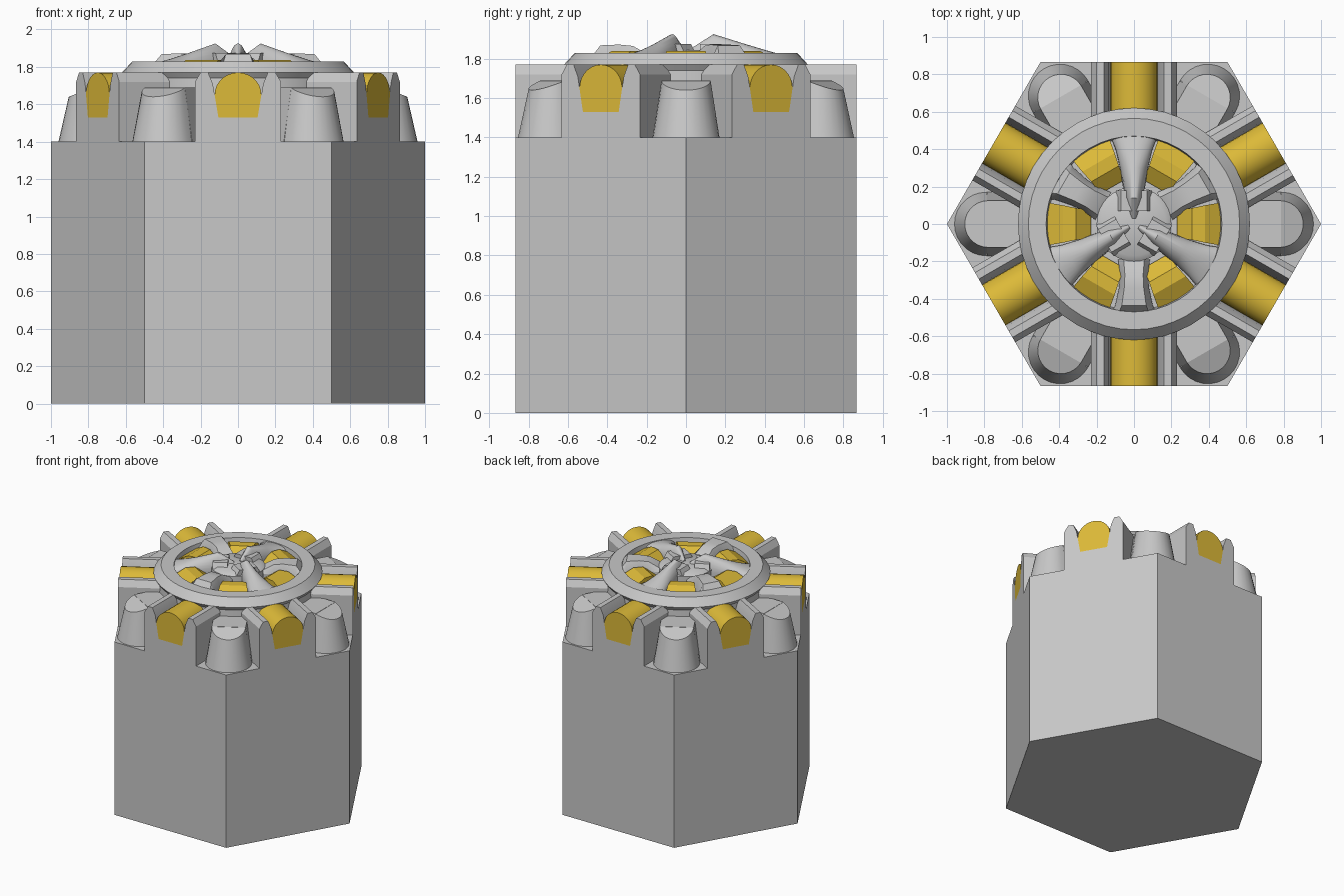
import bpy, bmesh
from math import sin, cos, pi, radians
from mathutils import Matrix, Vector

if "Cube" in bpy.data.objects:
    bpy.data.objects.remove(bpy.data.objects["Cube"])


def material(name, rgb):
    m = bpy.data.materials.new(name)
    m.use_nodes = True
    m.diffuse_color = (*rgb, 1)
    m.node_tree.nodes["Principled BSDF"].inputs["Base Color"].default_value = (*rgb, 1)
    return m


GREY = material("light grey", (0.58, 0.58, 0.58))
YELLOW = material("gold yellow", (0.72, 0.49, 0.04))


def finish(name, bm, mat, smooth=35):
    bmesh.ops.recalc_face_normals(bm, faces=bm.faces)
    me = bpy.data.meshes.new(name)
    bm.to_mesh(me)
    bm.free()
    me.materials.append(mat)
    ob = bpy.data.objects.new(name, me)
    bpy.context.collection.objects.link(ob)
    me.shade_smooth()
    me.set_sharp_from_angle(angle=radians(smooth))
    return ob


def loft(name, sections, mat, angles, smooth=35):
    """Skin closed sections (x = outward, y = sideways), repeated about z."""
    bm = bmesh.new()
    for a in angles:
        rot = Matrix.Rotation(radians(a), 3, "Z")
        rings = [[bm.verts.new(rot @ Vector(p)) for p in s] for s in sections]
        n = len(rings[0])
        for r, s in zip(rings, rings[1:]):
            for i in range(n):
                j = (i + 1) % n
                bm.faces.new((r[i], r[j], s[j], s[i]))
        bm.faces.new(rings[0])
        bm.faces.new(rings[-1])
    return finish(name, bm, mat, smooth)


def lathe(name, profile, mat, steps=48):
    bm = bmesh.new()
    vs = [bm.verts.new((r, 0, z)) for r, z in profile]
    es = [bm.edges.new(p) for p in zip(vs, vs[1:])]
    bmesh.ops.spin(bm, geom=vs + es, cent=(0, 0, 0), axis=(0, 0, 1),
                   angle=2 * pi, steps=steps)
    bmesh.ops.remove_doubles(bm, verts=bm.verts, dist=1e-4)
    return finish(name, bm, mat)


def mirrored(half):
    """Complete a (y, z) half outline across y = 0."""
    return half + [(-y, z) for y, z in reversed(half)]


def at(x, outline):
    return [(x, y, z) for y, z in outline]


def arch(w, base, spring, top, n=14):
    arc = [(w * cos(pi * i / n), spring + (top - spring) * sin(pi * i / n))
           for i in range(n + 1)]
    return [(w, base)] + arc + [(-w, base)]


FLATS = range(30, 390, 60)
CORNERS = range(0, 360, 60)
HIGH = (90, 210, 330)
LOW = (30, 150, 270)
DECK = 1.40
APOTHEM = cos(pi / 6)

# Hexagonal body
hexagon = [(cos(i * pi / 3), sin(i * pi / 3)) for i in range(6)]
loft("hex_body", [[(x, y, z) for x, y in hexagon] for z in (0, DECK)], GREY, [0])

# Grooved ribs running to each flat side
rib = mirrored([(0.23, DECK), (0.23, 1.72), (0.20, 1.77), (0.16, 1.77),
                (0.135, 1.71), (0.125, 1.65), (0.105, 1.53)])
loft("side_ribs", [at(0.5, rib), at(APOTHEM, rib)], GREY, FLATS, 20)

# Rounded yellow bars lying in the ribs
bar = arch(0.125, 1.53, 1.65, 1.77)
bar[0], bar[-1] = (0.105, 1.53), (-0.105, 1.53)
loft("yellow_bars", [at(0.5, bar), at(APOTHEM, bar)], YELLOW, FLATS)

# Tapered corner posts with sloping round caps
turns = [pi * (i / 14 - 0.5) for i in range(15)]
post_base = [(0.79 + 0.17 * cos(t), 0.17 * sin(t), DECK) for t in turns]
post_top = [(0.78 + 0.125 * cos(t), 0.125 * sin(t), 1.69 - 0.05 * cos(t)) for t in turns]
loft("corner_post_fronts", [post_base, post_top], GREY, CORNERS)
post = mirrored([(0.17, DECK), (0.125, 1.69)])
loft("corner_post_backs", [at(0.5, post), at(0.785, post)], GREY, CORNERS)

# Central drum with bevelled ring and sunken floor
lathe("drum_ring", [(0.62, DECK), (0.60, 1.74), (0.62, 1.77), (0.565, 1.83),
                    (0.47, 1.83), (0.46, 1.77), (0, 1.77)], GREY)

# Hub
lathe("hub", [(0.20, 1.76), (0.20, 1.825), (0.17, 1.845), (0, 1.845)], GREY, 32)

# Yellow wedges between the vanes
wedge = [(0.23, 0.075, 1.78), (0.31, 0.085, 1.838),
         (0.38, 0.10, 1.838), (0.468, 0.115, 1.79)]
loft("yellow_wedges", [at(x, mirrored([(w, 1.76), (w, z)])) for x, w, z in wedge],
     YELLOW, CORNERS, 20)

# Three tall vanes rising toward the hub
vane = [(0.03, 0.02, 1.855), (0.14, 0.05, 1.925), (0.30, 0.075, 1.875),
        (0.39, 0.095, 1.848), (0.47, 0.125, 1.825)]
loft("tall_vanes", [at(x, arch(w, 1.76, 1.79, z)) for x, w, z in vane], GREY, HIGH)

# Shoulders under the vane tips
shoulder = mirrored([(0.095, 1.83), (0.07, 1.875)])
loft("vane_shoulders", [at(0.07, shoulder), at(0.18, shoulder)], GREY, HIGH)

# Three low vanes
low = [(0.19, 0.085, 1.82), (0.27, 0.075, 1.865), (0.34, 0.08, 1.872),
       (0.435, 0.10, 1.868), (0.468, 0.12, 1.825)]
loft("low_vanes", [at(x, mirrored([(w, 1.76), (w, 1.80), (w * 0.65, z)]))
                   for x, w, z in low], GREY, LOW)
